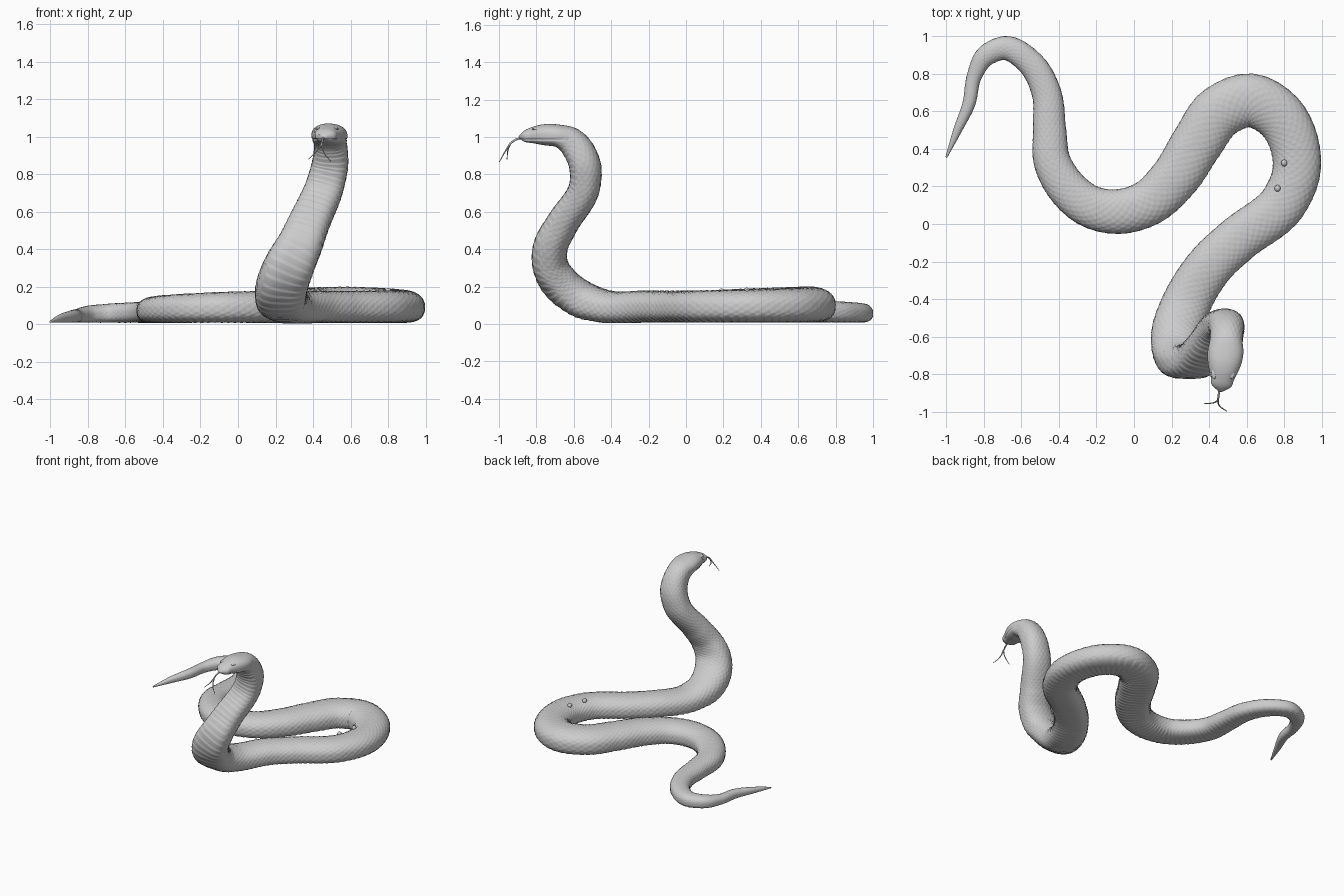
import bpy, bmesh, math
from mathutils import Vector

if "Cube" in bpy.data.objects:
    bpy.data.objects.remove(bpy.data.objects["Cube"])

# Part of the spine lying on the ground, tail first: x, y, half width
GROUND = [(-1, .355, .005), (-.94, .5, .023), (-.88, .64, .034), (-.85, .79, .04),
          (-.79, .895, .055), (-.69, .937, .063), (-.545, .85, .071), (-.467, .7, .078),
          (-.45, .5, .088), (-.435, .33, .098), (-.35, .185, .106), (-.23, .092, .112),
          (-.09, .066, .118), (.07, .11, .122), (.22, .25, .13), (.335, .43, .136),
          (.46, .6, .141), (.62, .658, .142), (.77, .58, .136), (.853, .43, .13),
          (.865, .28, .127), (.8, .12, .125), (.55, -.085, .123), (.42, -.205, .124),
          (.268, -.45, .131)]
# Raised neck and head: x, y, z, half width, half depth
RAISED = [(.23, -.57, .138, .135, .1), (.235, -.67, .215, .137, .1), (.277, -.727, .32, .132, .095),
          (.328, -.722, .42, .12, .092), (.375, -.665, .53, .11, .087), (.465, -.54, .745, .101, .083),
          (.49, -.541, .85, .097, .085), (.491, -.63, .985, .088, .073), (.488, -.68, 1.005, .095, .061),
          (.48, -.75, 1.012, .087, .057), (.471, -.82, 1.009, .063, .043), (.464, -.87, 1.001, .044, .025),
          (.461, -.893, .998, .008, .006)]
RINGS, SEGS, ROWS = 1000, 80, 20


def smoothstep(v):
    v = min(1, max(0, v))
    return v * v * (3 - 2 * v)


def ground_station(x, y, hw):
    hh = min(hw, .014 + .57 * hw)
    return (x, y, hh + .009, hw, hh)


def resample(rows, count):
    """Smooth chord-length spline through rows, evenly resampled."""
    p = [Vector(r) for r in rows]
    n = len(p)
    h = [(Vector(p[i + 1][:3]) - Vector(p[i][:3])).length for i in range(n - 1)]
    sl = [(p[i + 1] - p[i]) / h[i] for i in range(n - 1)]
    m = [sl[0]] + [(sl[i - 1] * h[i] + sl[i] * h[i - 1]) / (h[i - 1] + h[i])
                   for i in range(1, n - 1)] + [sl[-1]]
    total, out, i, base = sum(h), [], 0, 0.0
    for k in range(count):
        d = total * k / (count - 1)
        while i < n - 2 and d > base + h[i]:
            base += h[i]
            i += 1
        t = min(1, (d - base) / h[i])
        out.append((d, p[i] * (2*t**3 - 3*t*t + 1) + m[i] * h[i] * (t**3 - 2*t*t + t)
                    + p[i + 1] * (3*t*t - 2*t**3) + m[i + 1] * h[i] * (t**3 - t*t)))
    return out


def finish(bm, name):
    bmesh.ops.recalc_face_normals(bm, faces=bm.faces)
    me = bpy.data.meshes.new(name)
    bm.to_mesh(me)
    bm.free()
    me.shade_smooth()
    ob = bpy.data.objects.new(name, me)
    bpy.context.collection.objects.link(ob)
    return ob


# Body, neck and head in one sweep, with back scales and belly plates
path = resample([ground_station(*g) for g in GROUND] + RAISED, RINGS)
pos = [Vector(r[1][:3]) for r in path]
bm = bmesh.new()
prev = None
for k, (d, row) in enumerate(path):
    hw, hh = max(row[3], .003), max(row[4], .003)
    c = pos[k]
    t = (pos[min(k + 1, RINGS - 1)] - pos[max(k - 1, 0)]).normalized()
    flat = t.cross(Vector((0, 0, 1))).normalized()
    side = flat.lerp(Vector((-1, 0, 0)), smoothstep((c.z - .11) / .2))
    side = (side - t * side.dot(t)).normalized()
    up = side.cross(t)
    head = smoothstep((-.6 - c.y) / .06) if c.z > .9 else 0
    amp = .004 * min(1, hw / .12) * (1 - head)
    ring = []
    for j in range(SEGS):
        a = 2 * math.pi * j / SEGS
        ca, sa = math.cos(a), math.sin(a)
        belly = smoothstep((-sa - .45) / .15)
        e = .72 if sa < 0 else .92
        u = math.copysign(abs(ca) ** e, ca)
        v = math.copysign(abs(sa) ** e, sa)
        row_k = ROWS * j / SEGS
        scale = math.sqrt(abs(math.sin(math.pi * (d / .042 + row_k))
                              * math.sin(math.pi * (d / .042 - row_k))))
        plate = (d / .036) % 1
        bump = amp * ((scale - .6) * (1 - belly) + (plate - .6) * belly)
        co = c + side * (u * hw) + up * (v * hh)
        # mouth groove
        if head > .3 and c.y > -.885 and sa < .2:
            bump -= .006 * max(0, 1 - abs(co.z - .985) / .006)
        co += side * (ca * bump) + up * (sa * bump)
        co.z = max(co.z, .004)
        ring.append(bm.verts.new(co))
    if prev:
        for j in range(SEGS):
            q = (j + 1) % SEGS
            bm.faces.new((prev[j], prev[q], ring[q], ring[j]))
    else:
        bm.faces.new(ring)
    prev = ring
bm.faces.new(prev)
finish(bm, "snake_body")


def ball(name, loc, scale):
    b = bmesh.new()
    bmesh.ops.create_uvsphere(b, u_segments=20, v_segments=12, radius=1)
    ob = finish(b, name)
    ob.location, ob.scale = loc, scale


# Eyes, brow ridges and nostrils
for s, label in ((-1, "left"), (1, "right")):
    ball("eye_" + label, (.473 + s * .056, -.8, 1.028), (.012, .016, .013))
    ball("brow_" + label, (.474 + s * .046, -.795, 1.042), (.017, .03, .009))
    ball("nostril_" + label, (.465 + s * .03, -.868, 1.012), (.007, .008, .006))

# Two small raised scales on the back of the large bend
for i, loc in enumerate(((.765, .19, .173), (.8, .325, .178))):
    ball("raised_scale_%d" % (i + 1), loc, (.016, .018, .016))


# Forked tongue
def tongue(name, pts, r0, r1):
    cu = bpy.data.curves.new(name, 'CURVE')
    cu.dimensions, cu.bevel_depth, cu.bevel_resolution = '3D', 1, 2
    cu.use_fill_caps = True
    sp = cu.splines.new('BEZIER')
    sp.bezier_points.add(len(pts) - 1)
    for i, (b, p) in enumerate(zip(sp.bezier_points, pts)):
        b.co = p
        b.handle_left_type = b.handle_right_type = 'AUTO'
        b.radius = r0 + (r1 - r0) * i / (len(pts) - 1)
    bpy.context.collection.objects.link(bpy.data.objects.new(name, cu))


fork = (.447, -.94, .965)
tongue("tongue_base", [(.46, -.86, .993), (.452, -.905, .988), fork], .006, .005)
tongue("tongue_fork_left", [fork, (.425, -.952, .93), (.375, -.957, .88)], .005, .002)
tongue("tongue_fork_right", [fork, (.455, -.968, .92), (.495, -.998, .867)], .005, .002)
